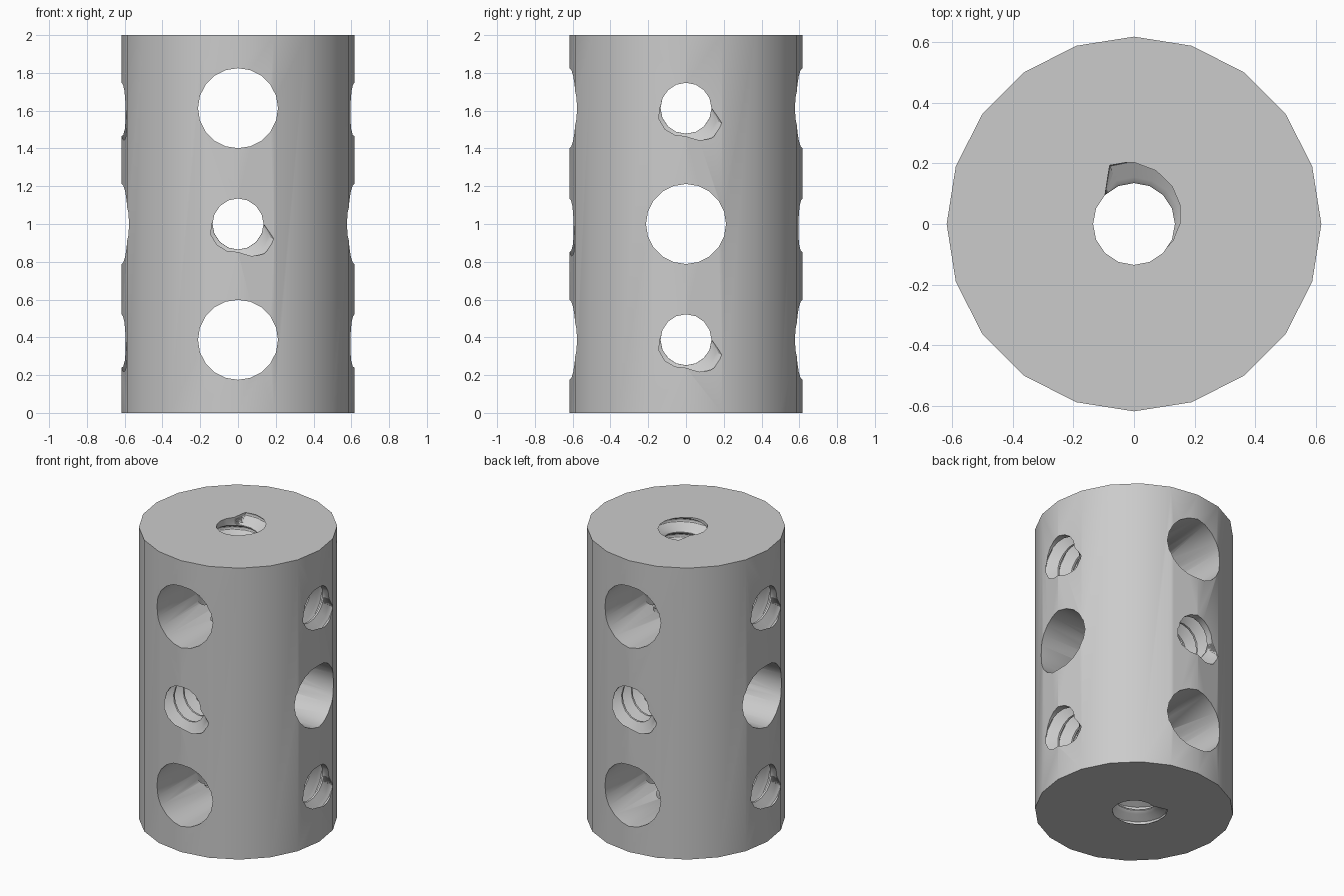
import bpy, bmesh, math
from mathutils import Matrix, Vector

cube = bpy.data.objects.get("Cube")
if cube:
    bpy.data.objects.remove(cube, do_unlink=True)

RADIUS, HEIGHT = 0.617, 2.0
MINOR, MAJOR, PITCH, SEGS = 0.135, 0.21, 0.105, 16
LOW, MID, HIGH = 0.387, 1.0, 1.613

# Frames whose third axis runs along a hole, towards the viewer of its mouth
X, Y, Z = Vector((1, 0, 0)), Vector((0, 1, 0)), Vector((0, 0, 1))
FRONT, SIDE, UP = (X, Z, -Y), (Y, Z, X), (X, Y, Z)

metal = bpy.data.materials.new("plain grey")
metal.use_nodes = True
grey = (0.6, 0.6, 0.6, 1)
metal.diffuse_color = grey
metal.node_tree.nodes["Principled BSDF"].inputs["Base Color"].default_value = grey


def finish(bm, name, frame, height):
    place = Matrix(frame).transposed().to_4x4()
    place.translation = (0, 0, height)
    bm.transform(place)
    bmesh.ops.recalc_face_normals(bm, faces=bm.faces)
    mesh = bpy.data.meshes.new(name)
    bm.to_mesh(mesh)
    bm.free()
    mesh.materials.append(metal)
    ob = bpy.data.objects.new(name, mesh)
    bpy.context.collection.objects.link(ob)
    return ob


def cylinder(name, radius, depth, sides, frame, height):
    bm = bmesh.new()
    bmesh.ops.create_cone(bm, cap_ends=True, segments=sides, radius1=radius,
                          radius2=radius, depth=depth)
    # Put a corner exactly on the first axis
    first = max(bm.verts, key=lambda v: v.co.x).co
    bm.transform(Matrix.Rotation(-math.atan2(first.y, first.x), 4, "Z"))
    return finish(bm, name, frame, height)


def groove_radius(turn, n, phase, limit):
    """Radius of the threaded hole; the groove stops dead at each mouth."""
    start = (turn - phase) * PITCH
    centre = start + PITCH * round((n - start) / PITCH)
    if abs(centre) > limit:
        return MINOR
    away = abs(n - centre) / PITCH
    slope = min(1, max(0, (0.44 - away) / 0.36))
    return MINOR + (MAJOR - MINOR) * slope


def thread(name, limit, phase, frame, height):
    bm = bmesh.new()
    step = PITCH / SEGS
    half = math.ceil((limit + 0.06) / step)
    rings = []
    for j in range(-half, half + 1):
        ring = []
        for i in range(SEGS):
            turn = i / SEGS
            r = groove_radius(turn, j * step, phase, limit)
            a = math.tau * turn
            ring.append(bm.verts.new((r * math.cos(a), r * math.sin(a), j * step)))
        rings.append(ring)
    # Split each cell along the helix so the ridges stay crisp
    for low, high in zip(rings, rings[1:]):
        for i in range(SEGS):
            k = (i + 1) % SEGS
            bm.faces.new((low[i], low[k], high[k]))
            bm.faces.new((low[i], high[k], high[i]))
    bm.faces.new(rings[0][::-1])
    bm.faces.new(rings[-1])
    return finish(bm, name, frame, height)


# Round bar
body = cylinder("drilled_bar", RADIUS, HEIGHT, 20, UP, MID)

# Clearance holes, then threaded holes
cutters = [cylinder("clearance_cutter", 0.212, 1.5, 20, frame, z)
           for frame, z in ((FRONT, LOW), (FRONT, HIGH), (SIDE, MID))]
cutters += [thread("thread_cutter", 0.6, 0.25, frame, z)
            for frame, z in ((FRONT, MID), (SIDE, LOW), (SIDE, HIGH))]
cutters.append(thread("thread_cutter", 1.0, -0.16, UP, MID))

bpy.context.view_layer.objects.active = body
body.select_set(True)
for cutter in cutters:
    cutter.hide_render = True
    cut = body.modifiers.new("hole", "BOOLEAN")
    cut.operation, cut.solver, cut.object = "DIFFERENCE", "EXACT", cutter
    bpy.ops.object.modifier_apply(modifier=cut.name)
    bpy.data.objects.remove(cutter, do_unlink=True)

bpy.ops.object.shade_smooth_by_angle(angle=math.radians(30))
